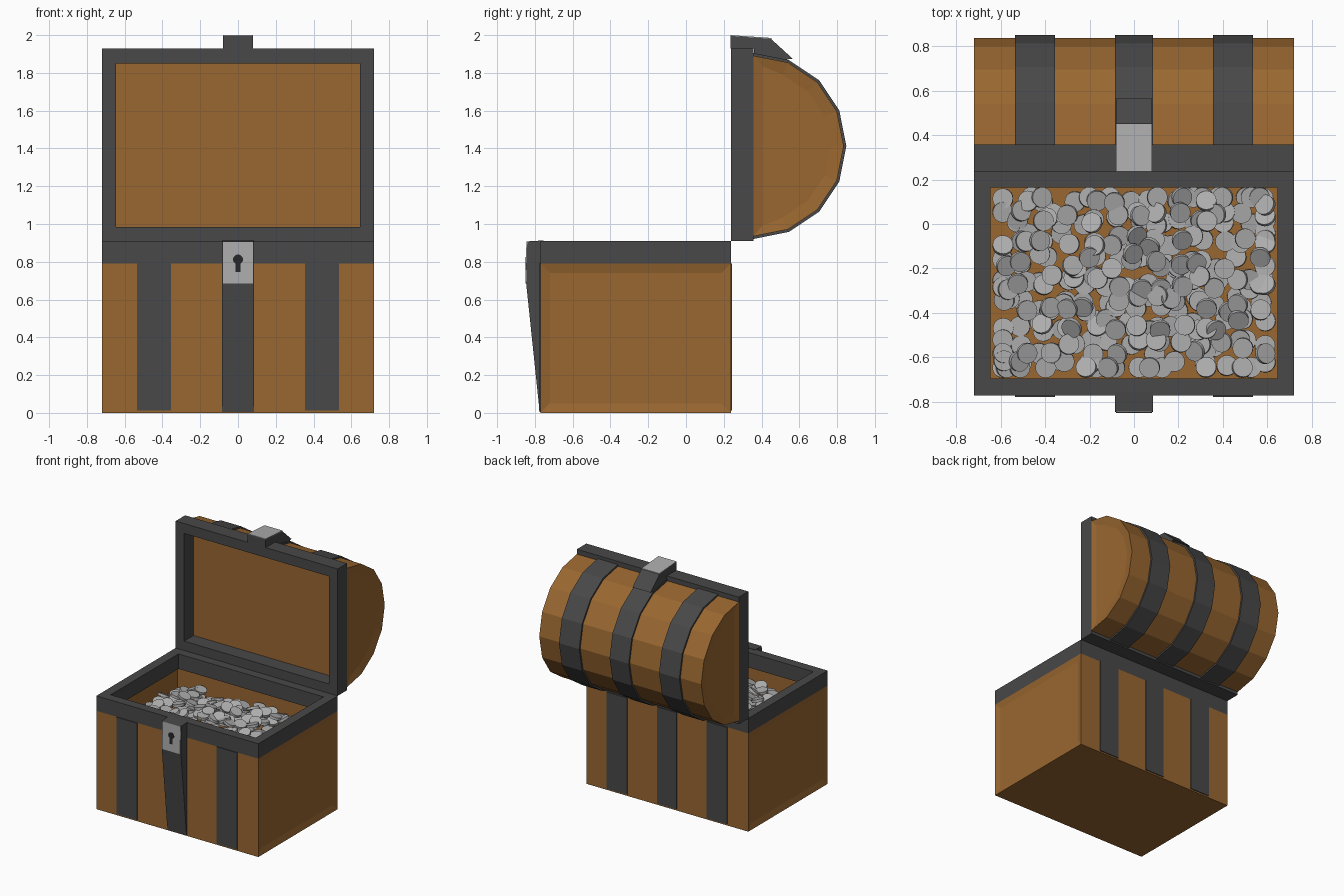
import bpy, bmesh, math, random
from mathutils import Matrix, Euler

if "Cube" in bpy.data.objects:
    bpy.data.objects.remove(bpy.data.objects["Cube"])

random.seed(4)


def material(name, rgb):
    m = bpy.data.materials.new(name)
    m.diffuse_color = (*rgb, 1)
    m.use_nodes = True
    m.node_tree.nodes["Principled BSDF"].inputs["Base Color"].default_value = m.diffuse_color
    return m


WOOD = material("wood", (0.32, 0.135, 0.03))
IRON = material("iron", (0.065, 0.065, 0.065))
STEEL = material("steel", (0.42, 0.42, 0.42))
BLACK = material("keyhole_dark", (0.02, 0.02, 0.02))


def finish(bm, name, mat, fix=True):
    if fix:
        bmesh.ops.recalc_face_normals(bm, faces=bm.faces)
    me = bpy.data.meshes.new(name)
    bm.to_mesh(me)
    bm.free()
    me.materials.append(mat)
    ob = bpy.data.objects.new(name, me)
    bpy.context.collection.objects.link(ob)
    return ob


def prism(name, profile, x0, x1, mat):
    """Extrude a closed (y, z) profile along x."""
    bm = bmesh.new()
    a = [bm.verts.new((x0, y, z)) for y, z in profile]
    b = [bm.verts.new((x1, y, z)) for y, z in profile]
    n = len(profile)
    bm.faces.new(a)
    bm.faces.new(b[::-1])
    for i in range(n):
        j = (i + 1) % n
        bm.faces.new((a[i], b[i], b[j], a[j]))
    return finish(bm, name, mat)


def box(name, x0, x1, y0, y1, z0, z1, mat):
    return prism(name, [(y0, z0), (y1, z0), (y1, z1), (y0, z1)], x0, x1, mat)


def frame(name, outer, inner, w0, w1, place, mat):
    """Rectangular ring; outer/inner = (u0, u1, v0, v1), thickness w0..w1."""
    bm = bmesh.new()
    rings = []
    for (u0, u1, v0, v1), w in ((outer, w0), (inner, w0), (inner, w1), (outer, w1)):
        rings.append([bm.verts.new(place(u, v, w))
                      for u, v in ((u0, v0), (u1, v0), (u1, v1), (u0, v1))])
    for k in range(4):
        r, s = rings[k], rings[(k + 1) % 4]
        for i in range(4):
            j = (i + 1) % 4
            bm.faces.new((r[i], r[j], s[j], s[i]))
    return finish(bm, name, mat)


# Main dimensions
W, Y0, Y1 = 0.72, -0.77, 0.237
RIM0, RIM1, FLOOR = 0.79, 0.91, 0.62
LY, LZ = 0.357, 1.413            # dome axis of the lid
BANDS = (("left", -0.445, 0.09), ("middle", 0, 0.085), ("right", 0.445, 0.09))

# Wooden body: open box with recessed side panels
bm = bmesh.new()
bmesh.ops.create_cube(bm, size=1, matrix=Matrix.Translation((0, (Y0 + Y1) / 2, RIM0 / 2))
                      @ Matrix.Diagonal((2 * W, Y1 - Y0, RIM0, 1)))
bm.normal_update()
sides = [f for f in bm.faces if abs(f.normal.x) > 0.9]
top = [f for f in bm.faces if f.normal.z > 0.9]
bmesh.ops.inset_individual(bm, faces=sides, thickness=0.07, depth=0)
bmesh.ops.translate(bm, verts=[v for f in sides if f.normal.x > 0 for v in f.verts], vec=(-0.012, 0, 0))
bmesh.ops.translate(bm, verts=[v for f in sides if f.normal.x < 0 for v in f.verts], vec=(0.012, 0, 0))
bmesh.ops.inset_individual(bm, faces=top, thickness=0.073, depth=0)
well = bmesh.ops.extrude_discrete_faces(bm, faces=top)["faces"]
bmesh.ops.translate(bm, verts=[v for f in well for v in f.verts], vec=(0, 0, FLOOR - RIM0))
finish(bm, "chest_body", WOOD)

# Iron rims of body and lid
frame("body_rim", (-W, W, Y0, Y1), (-0.645, 0.645, -0.695, 0.165), RIM0, RIM1,
      lambda u, v, w: (u, v, w), IRON)
frame("lid_rim", (-W, W, 0.91, 1.93), (-0.645, 0.645, 0.985, 1.85), Y1, LY,
      lambda u, v, w: (u, w, v), IRON)


def arc(r):
    return [(LY + r * math.cos(t), LZ + r * math.sin(t))
            for t in (math.pi * (i / 8 - 0.5) for i in range(9))]


# Wooden lid: outer and inner half-barrels joined at the open side
bm = bmesh.new()
caps = []
for r, x in ((0.478, W), (0.42, 0.64)):
    a = [bm.verts.new((-x, y, z)) for y, z in arc(r)]
    b = [bm.verts.new((x, y, z)) for y, z in arc(r)]
    ends = [bm.faces.new(a), bm.faces.new(b)]
    caps = caps or ends
    for i in range(8):
        bm.faces.new((a[i], a[i + 1], b[i + 1], b[i]))
bmesh.ops.bridge_loops(bm, edges=[e for e in bm.edges if e.is_boundary])
bmesh.ops.recalc_face_normals(bm, faces=bm.faces)
bmesh.ops.inset_individual(bm, faces=caps, thickness=0.07, depth=0)
for f in caps:
    dx = -math.copysign(0.012, f.calc_center_median().x)
    bmesh.ops.translate(bm, verts=f.verts[:], vec=(dx, 0, 0))
finish(bm, "lid_barrel", WOOD)

# Iron bands on lid, back and front
for side, cx, h in BANDS:
    prism("lid_band_" + side, arc(0.492) + arc(0.46)[::-1], cx - h, cx + h, IRON)
    box("back_band_" + side, cx - h, cx + h, 0.22, 0.244, 0.012, RIM0, IRON)
    if side != "middle":
        box("front_band_" + side, cx - h, cx + h, -0.777, -0.75, 0.012, RIM0, IRON)

# Wedge-shaped middle front band with lock plate and keyhole
prism("front_band_middle", [(-0.755, 0.006), (-0.775, 0.006), (-0.846, 0.685),
                            (-0.84, 0.908), (-0.755, 0.913)], -0.085, 0.085, IRON)
prism("lock_plate", [(-0.84, 0.685), (-0.85, 0.685), (-0.845, 0.908), (-0.836, 0.908)],
      -0.08, 0.08, STEEL)
bm = bmesh.new()
hole = [(0.027 * math.sin(t), 0.812 + 0.027 * math.cos(t))
        for t in (math.radians(-150 + 30 * i) for i in range(11))]
hole += [(0.012, 0.745), (-0.012, 0.745)]
face = bm.faces.new([bm.verts.new((x, -0.8515 + (z - 0.685) * 0.0224, z)) for x, z in hole])
ext = bmesh.ops.extrude_face_region(bm, geom=[face])["geom"]
bmesh.ops.translate(bm, verts=[g for g in ext if isinstance(g, bmesh.types.BMVert)], vec=(0, 0.004, 0))
finish(bm, "keyhole", BLACK)

# Clasp on the lid with its light top plate
prism("lid_clasp", [(0.235, 1.93), (0.235, 1.996), (0.45, 1.98), (0.565, 1.875),
                    (0.45, 1.86), (0.36, 1.9), (0.36, 1.93)], -0.08, 0.08, IRON)
prism("lid_clasp_plate", [(0.235, 1.995), (0.235, 2.0), (0.452, 1.985), (0.452, 1.979)],
      -0.08, 0.08, STEEL)

# Heap of coins
bm = bmesh.new()
for layer in range(3):
    for i in range(13):
        for j in range(9):
            x = -0.59 + 1.18 * i / 12 + random.uniform(-0.035, 0.035)
            y = -0.645 + 0.765 * j / 8 + random.uniform(-0.035, 0.035)
            x, y = max(-0.59, min(0.59, x)), max(-0.645, min(0.12, y))
            mound = max(0, 1 - (x / 0.62) ** 2) * max(0, 1 - ((y + 0.26) / 0.45) ** 2)
            if layer and random.random() > 0.45 + 0.5 * mound:
                continue
            z = FLOOR + 0.015 + layer * (0.015 + 0.045 * mound) + random.uniform(0, 0.02)
            tilt = 0.12 + 0.2 * layer
            rot = Euler((random.uniform(-tilt, tilt), random.uniform(-tilt, tilt), 0)).to_matrix().to_4x4()
            bmesh.ops.create_cone(bm, cap_ends=True, segments=20, radius1=0.046, radius2=0.046,
                                  depth=0.02, matrix=Matrix.Translation((x, y, z)) @ rot)
finish(bm, "coins", STEEL, fix=False)
